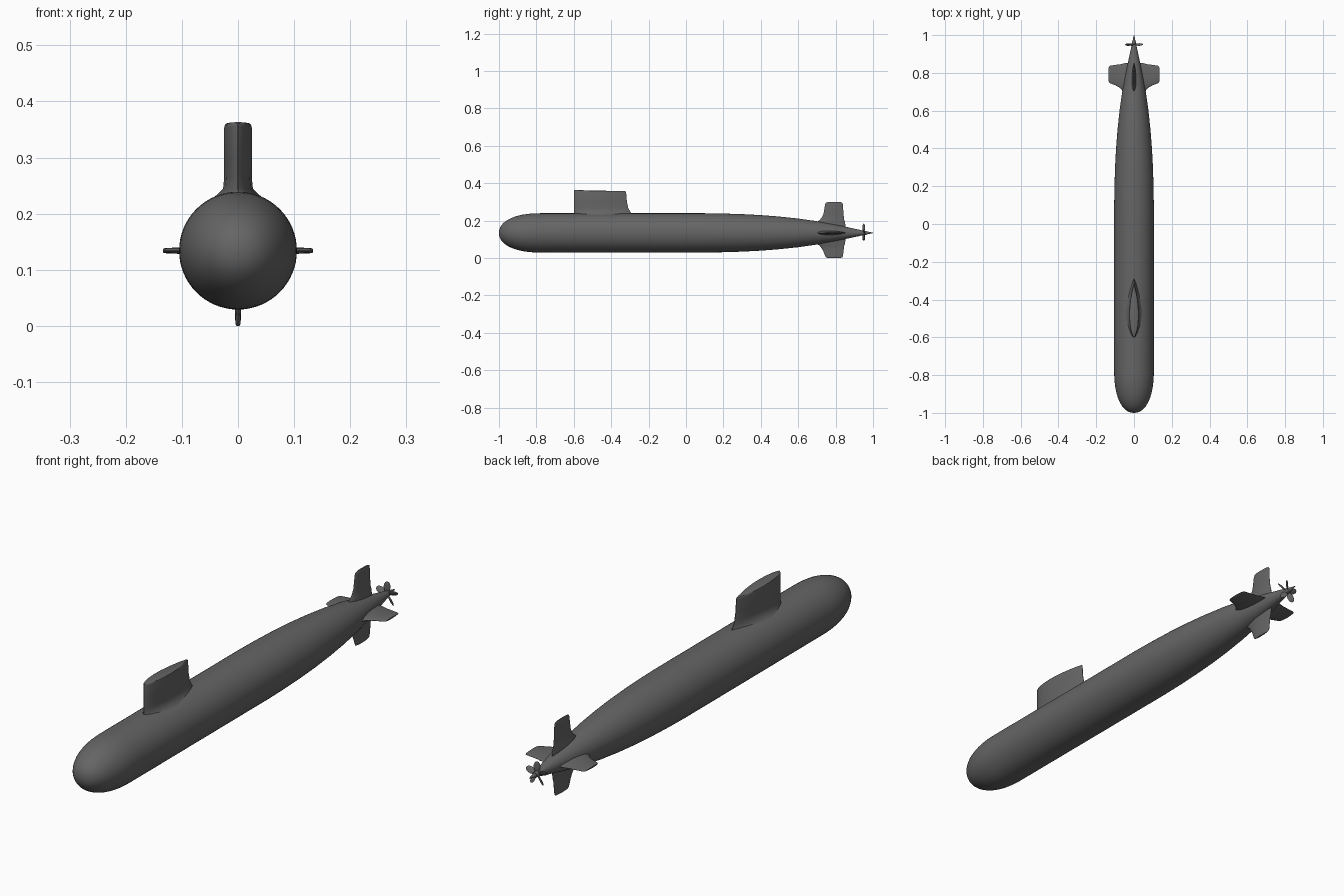
import bpy, bmesh, math
from mathutils import Matrix, Vector

if "Cube" in bpy.data.objects:
    bpy.data.objects.remove(bpy.data.objects["Cube"])

AXIS_Z = 0.134
RADIUS = 0.105

grey = bpy.data.materials.new("dark grey")
grey.use_nodes = True
GREY = (0.13, 0.13, 0.13, 1)
grey.diffuse_color = GREY
grey.node_tree.nodes["Principled BSDF"].inputs["Base Color"].default_value = GREY


def finish(name, bm, angle=40):
    bmesh.ops.recalc_face_normals(bm, faces=bm.faces)
    mesh = bpy.data.meshes.new(name)
    bm.to_mesh(mesh)
    bm.free()
    mesh.materials.append(grey)
    ob = bpy.data.objects.new(name, mesh)
    bpy.context.collection.objects.link(ob)
    bpy.ops.object.select_all(action="DESELECT")
    ob.select_set(True)
    bpy.context.view_layer.objects.active = ob
    bpy.ops.object.shade_smooth_by_angle(angle=math.radians(angle))
    return ob


def skin(bm, rings):
    """Join matching rings of points with quads and cap both ends."""
    loops = [[bm.verts.new(p) for p in ring] for ring in rings]
    n = len(loops[0])
    for a, b in zip(loops, loops[1:]):
        for i in range(n):
            j = (i + 1) % n
            bm.faces.new((a[i], a[j], b[j], b[i]))
    bm.faces.new(loops[0])
    bm.faces.new(loops[-1])


def foil_ring(lead, trail, half, height, slope=0.0, steps=10):
    """Streamlined section: blunt at the leading edge, thin at the trailing."""
    right = []
    for i in range(steps + 1):
        t = (1 - math.cos(math.pi * i / steps)) / 2
        w = half * max(math.sin(math.pi * t ** 0.8), 0) ** 0.7
        y = lead + (trail - lead) * t
        right.append(Vector((max(w, half * 0.04), y, height - slope * t)))
    left = [Vector((-p.x, p.y, p.z)) for p in reversed(right)]
    return right + left


# Hull: blunt nose, parallel body, long tapering tail
def hull_radius(y):
    if y < -0.78:
        d = (-0.78 - y) / 0.22
        return RADIUS * max(1 - d ** 2.2, 0) ** (1 / 2.2)
    if y < 0.1:
        return RADIUS
    tail = [(0.1, 1), (0.2, 0.985), (0.3, 0.955), (0.4, 0.905), (0.5, 0.83),
            (0.6, 0.73), (0.7, 0.595), (0.8, 0.42), (0.9, 0.215), (1.0, 0.01)]
    for (y0, r0), (y1, r1) in zip(tail, tail[1:]):
        if y <= y1 + 1e-6:
            return RADIUS * (r0 + (r1 - r0) * (y - y0) / (y1 - y0))


SEGMENTS = 64
nose = [-0.78 - 0.22 * math.sin(math.pi / 2 * i / 14) for i in range(14, -1, -1)]
body = [-0.6, -0.4, -0.2, 0] + [i / 10 for i in range(1, 11)]
rings = []
for y in nose + body:
    r = max(hull_radius(y), 0.001)
    rings.append([(r * math.cos(a), y, AXIS_Z + r * math.sin(a))
                  for a in (2 * math.pi * i / SEGMENTS for i in range(SEGMENTS))])
bm = bmesh.new()
skin(bm, rings)
finish("hull", bm, 60)

# Sail: flared root blending into the hull, softly rounded top
bm = bmesh.new()
skin(bm, [foil_ring(*s) for s in (
    (-0.60, -0.285, 0.052, 0.222),
    (-0.60, -0.288, 0.038, 0.234),
    (-0.60, -0.296, 0.027, 0.245),
    (-0.60, -0.308, 0.025, 0.265),
    (-0.60, -0.316, 0.025, 0.30),
    (-0.60, -0.320, 0.025, 0.355, 0.006),
    (-0.598, -0.322, 0.0235, 0.361, 0.006),
    (-0.594, -0.326, 0.020, 0.363, 0.006))])
finish("sail", bm)

# Tail fins: one shape, turned around the hull axis, each with its own span
FINS = {"upper_rudder": (0, 0.164), "lower_rudder": (180, 0.134),
        "left_stern_plane": (90, 0.134), "right_stern_plane": (-90, 0.134)}
for name, (turn, span) in FINS.items():
    bm = bmesh.new()
    skin(bm, [foil_ring(*s) for s in (
        (0.690, 0.855, 0.012, 0.02),
        (0.697, 0.850, 0.011, 0.058),
        (0.715, 0.846, 0.008, 0.068),
        (0.727, 0.844, 0.0065, 0.085),
        (0.735, 0.842, 0.006, 0.10),
        (0.744, 0.839, 0.005, span - 0.010),
        (0.748, 0.835, 0.0045, span - 0.003),
        (0.756, 0.827, 0.003, span))])
    bm.transform(Matrix.Translation((0, 0, AXIS_Z))
                 @ Matrix.Rotation(math.radians(turn), 4, "Y"))
    finish(name, bm)

# Propeller: five pitched leaf-shaped blades
bm = bmesh.new()
for k in range(5):
    place = (Matrix.Translation((0, 0.95, AXIS_Z))
             @ Matrix.Rotation(2 * math.pi * k / 5, 4, "Y")
             @ Matrix.Translation((0, 0, 0.029))
             @ Matrix.Rotation(math.radians(32), 4, "Z")
             @ Matrix.Diagonal((0.0125, 0.0025, 0.021, 1)))
    bmesh.ops.create_uvsphere(bm, u_segments=16, v_segments=10, radius=1, matrix=place)
finish("propeller_blades", bm, 60)

# Propeller hub
bm = bmesh.new()
bmesh.ops.create_cone(bm, cap_ends=True, segments=24, radius1=0.0145, radius2=0.010,
                      depth=0.03, matrix=Matrix.Translation((0, 0.95, AXIS_Z))
                      @ Matrix.Rotation(-math.pi / 2, 4, "X"))
finish("propeller_hub", bm)
